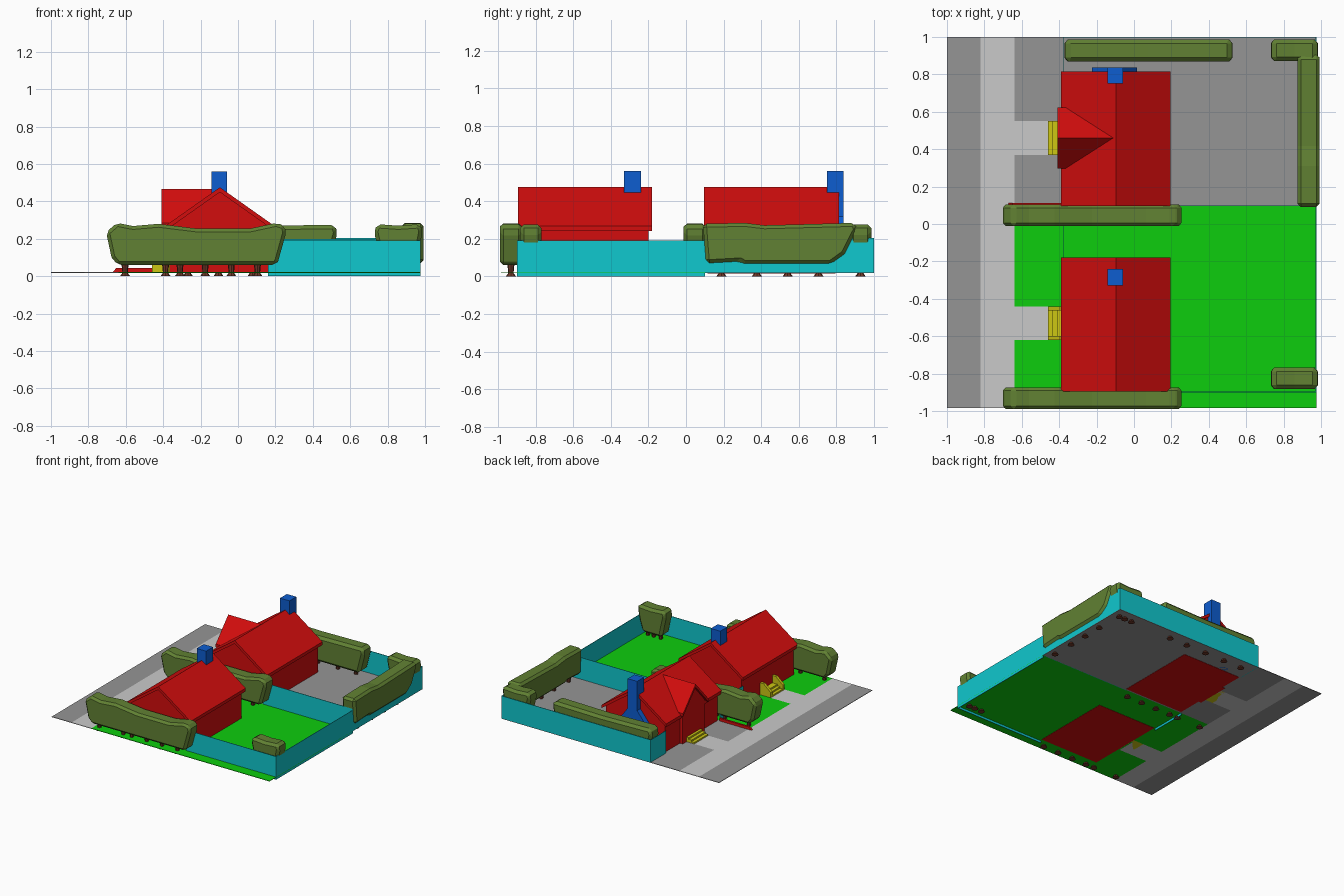
import bpy, bmesh

cube = bpy.data.objects.get("Cube")
if cube:
    bpy.data.objects.remove(cube, do_unlink=True)


def material(name, *rgb):
    m = bpy.data.materials.new(name)
    m.use_nodes = True
    m.diffuse_color = (*rgb, 1)
    m.node_tree.nodes["Principled BSDF"].inputs["Base Color"].default_value = (*rgb, 1)
    return m


RED = material("house_red", .65, .004, .004)
GREEN = material("lawn_green", .004, .61, .004)
CYAN = material("fence_cyan", .005, .58, .62)
LIGHT = material("pavement_light_grey", .59, .59, .59)
DARK = material("road_dark_grey", .3, .3, .3)
BLUE = material("chimney_blue", .004, .11, .63)
YELLOW = material("step_yellow", .61, .57, .007)
OLIVE = material("hedge_olive", .12, .22, .033)
BROWN = material("trunk_brown", .16, .04, .022)


def finish(name, bm, mat):
    bmesh.ops.recalc_face_normals(bm, faces=bm.faces)
    me = bpy.data.meshes.new(name)
    bm.to_mesh(me)
    bm.free()
    me.materials.append(mat)
    ob = bpy.data.objects.new(name, me)
    bpy.context.collection.objects.link(ob)
    return ob


def prism(name, mat, axis, profile, a, b):
    """Extrude a 2D profile along an axis from a to b."""
    place = {"x": lambda p, t: (t, p[0], p[1]),
             "y": lambda p, t: (p[0], t, p[1]),
             "z": lambda p, t: (p[0], p[1], t)}[axis]
    bm = bmesh.new()
    near = [bm.verts.new(place(p, a)) for p in profile]
    far = [bm.verts.new(place(p, b)) for p in profile]
    bm.faces.new(near)
    bm.faces.new(far[::-1])
    for i in range(len(profile)):
        j = (i + 1) % len(profile)
        bm.faces.new((near[i], far[i], far[j], near[j]))
    return finish(name, bm, mat)


def box(name, mat, x0, x1, y0, y1, z0, z1):
    return prism(name, mat, "z", [(x0, y0), (x1, y0), (x1, y1), (x0, y1)], z0, z1)


# Ground: road, pavement with paths, and two plots notched around the paths
G0, G = .018, .022
SOUTH, NORTH, MID, EAST = -.985, 1, .1, .975
KERB, YARD, DOOR = -.82, -.64, -.38
PATHS = [(-.62, -.44), (.37, .55)]

box("road", DARK, -1, KERB, SOUTH, NORTH, G0, G)
box("pavement", LIGHT, KERB, YARD, SOUTH, NORTH, G0, G)
for name, mat, y0, y1, (p0, p1) in (("lawn", GREEN, SOUTH, MID, PATHS[0]),
                                    ("paved_yard", DARK, MID, NORTH, PATHS[1])):
    prism(name, mat, "z", [(YARD, y0), (EAST, y0), (EAST, y1), (YARD, y1),
                           (YARD, p1), (DOOR, p1), (DOOR, p0), (YARD, p0)], G0, G)
    box(name + "_path", LIGHT, YARD, DOOR, p0, p1, G0, G)

# Fences
T = .004
box("fence_front", CYAN, .16, EAST, -.9, -.9 + T, 0, .19)
box("fence_side_front", CYAN, EAST - T, EAST, -.9, MID, 0, .19)
box("fence_between_houses", CYAN, DOOR, DOOR + T, -.2, MID, 0, .19)
box("fence_middle", CYAN, .16, EAST, MID - T, MID, G0, .2)
box("fence_side_back", CYAN, EAST - T, EAST, MID, NORTH, G0, .205)
box("fence_back", CYAN, DOOR, EAST, NORTH - T, NORTH, G0, .205)
box("fence_back_return", CYAN, DOOR, DOOR + T, .8, NORTH, G0, .205)


# Houses
def gable_roof(name, axis, mid, half, eave, ridge, thick, a, b):
    prism(name, RED, axis, [(mid - half, eave), (mid, ridge), (mid + half, eave),
                            (mid + half, eave - thick), (mid, ridge - thick),
                            (mid - half, eave - thick)], a, b)


def gable_body(name, axis, mid, half, eave, ridge, a, b):
    prism(name, RED, axis, [(mid - half, .016), (mid + half, .016), (mid + half, eave),
                            (mid, ridge), (mid - half, eave)], a, b)


XM = -.097
for name, y0, y1 in (("front_house", -.895, -.18), ("back_house", .095, .815)):
    gable_roof(name + "_roof", "y", XM, .293, .268, .475, .026, y0, y1)
    gable_body(name + "_walls", "y", XM, .268, .268, .455, y0 + .02, y1 - .02)

gable_roof("cross_gable_roof", "x", .46, .163, .285, .465, .026, -.41, XM)
gable_body("cross_gable_walls", "x", .46, .14, .285, .445, -.39, XM)

# Chimneys: one through the roof, one on the outside wall with a shouldered base
CX0, CX1 = -.143, -.058
box("front_chimney", BLUE, CX0, CX1, -.33, -.24, .3, .56)
box("back_chimney", BLUE, CX0, CX1, .75, .838, .2, .56)
prism("back_chimney_base", BLUE, "y", [(-.225, G0), (.015, G0), (.015, .22), (CX1, .32),
                                       (CX0, .32), (-.225, .22)], .78, .838)

# Door steps
for name, (p0, p1) in zip(("front_house", "back_house"), PATHS):
    for i in range(3):
        box(f"{name}_step_{i + 1}", YELLOW, -.46 + .025 * i, -.36, p0, p1,
            G0, .034 + .013 * i)
for i, y in enumerate((-.62, -.462)):
    prism(f"front_house_step_rail_{i + 1}", YELLOW, "y",
          [(-.46, G0), (-.36, G0), (-.36, .12), (-.395, .12), (-.46, .065)], y, y + .022)

# Low wall between the front yards
prism("low_wall", RED, "y", [(-.67, G), (-.38, G), (-.38, .044), (-.65, .044)], .095, .111)

# Hedges: side outline as (fraction of length, height), chamfered
LONG = [(.065, .06), (.94, .06), (.955, .08), (1, .235), (.99, .27), (.945, .285),
        (.8, .255), (.5, .255), (.29, .28), (.15, .268), (.06, .285), (0, .235), (.03, .1)]
SHORT = [(.15, .06), (.82, .06), (.93, .15), (1, .24), (.95, .278), (.5, .27),
         (.06, .278), (0, .24), (.08, .15)]
SIDE = [(.02, .07), (.24, .08), (.27, .067), (.83, .067), (.92, .12), (1, .25),
        (.985, .285), (.4, .272), (.27, .285), (0, .28)]
LOW = [(.05, .06), (.95, .06), (1, .235), (.985, .275), (.5, .268), (.02, .278), (0, .235)]


def hedge(name, outline, axis, start, end, a, b, trunks):
    pts = [(start + u * (end - start), z) for u, z in outline]
    ob = prism(name, OLIVE, axis, pts, a, b)
    bev = ob.modifiers.new("chamfer", "BEVEL")
    bev.width = .022
    bev.segments = 1
    bev.limit_method = "ANGLE"
    for i, u in enumerate(trunks):
        along, across = start + u * (end - start), (a + b) / 2
        x, y = (across, along) if axis == "x" else (along, across)
        bm = bmesh.new()
        for r0, r1, z0, z1 in ((.027, .014, 0, .018), (.014, .02, .018, .075)):
            cone = bmesh.ops.create_cone(bm, cap_ends=True, segments=8, radius1=r0,
                                         radius2=r1, depth=z1 - z0)
            bmesh.ops.translate(bm, verts=cone["verts"], vec=(x, y, (z0 + z1) / 2))
        finish(f"{name}_trunk_{i + 1}", bm, BROWN)


ROW = (.105, .33, .41, .55, .695, .84)
hedge("front_hedge", LONG, "y", -.705, .258, -.99, -.873, ROW)
hedge("middle_hedge", LONG, "y", -.705, .258, -.012, .105, ROW)
hedge("back_hedge", LOW, "y", -.377, .532, .868, .986, (.12, .3, .5, .7, .88))
hedge("back_corner_hedge", SHORT, "y", .727, .987, .872, .986, (.3, .55, .75))
hedge("front_corner_hedge", SHORT, "y", .727, .987, -.882, -.768, (.3, .55, .75))
hedge("side_hedge", SIDE, "x", .09, .91, .873, .993, (.12, .35, .55, .75))
